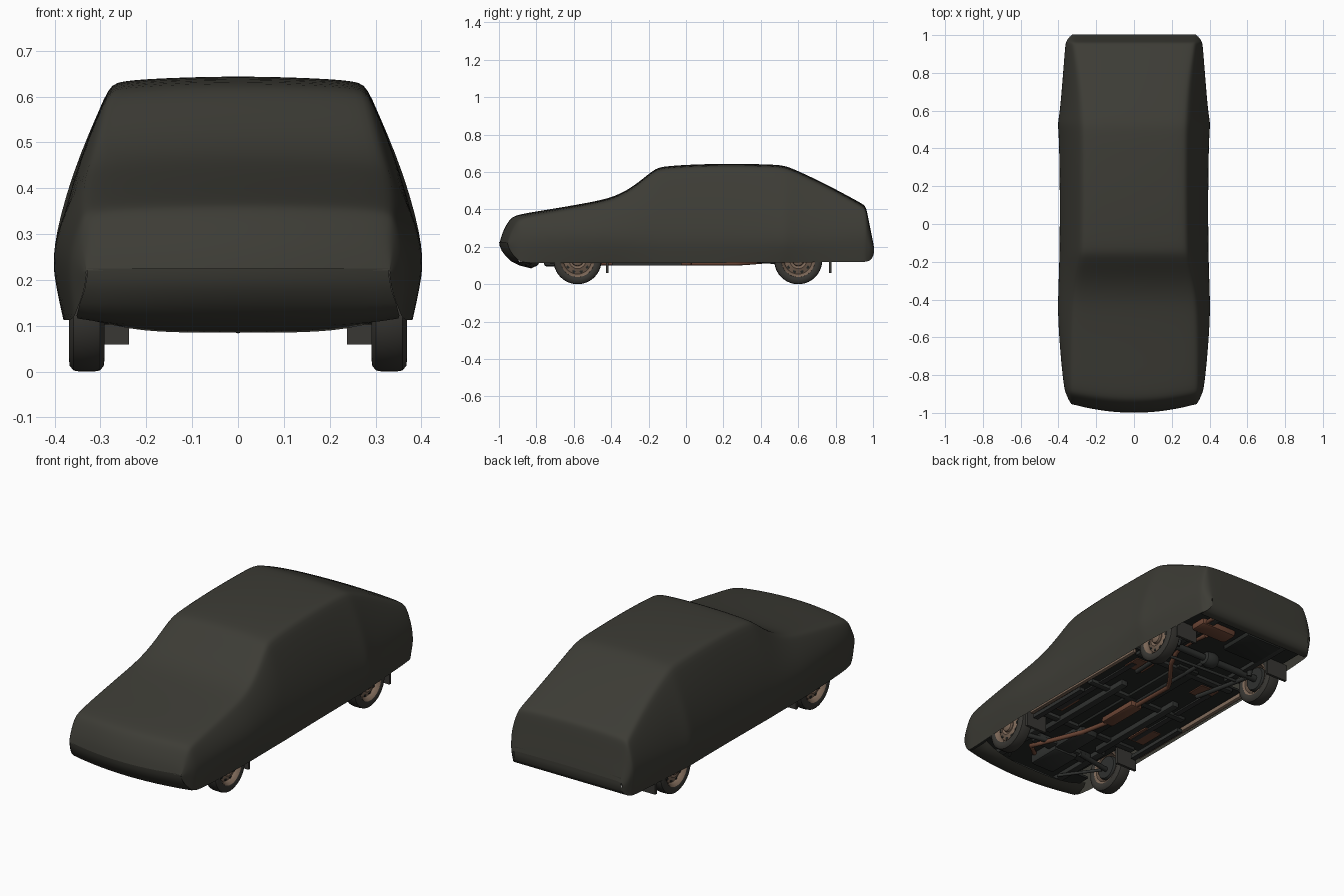
import bpy, bmesh, math
from mathutils import Vector

if "Cube" in bpy.data.objects:
    bpy.data.objects.remove(bpy.data.objects["Cube"])


def material(name, rgb):
    m = bpy.data.materials.new(name)
    m.diffuse_color = (*rgb, 1)
    m.use_nodes = True
    m.node_tree.nodes["Principled BSDF"].inputs["Base Color"].default_value = m.diffuse_color
    return m


CLOTH = material("dark olive cloth", (0.046, 0.045, 0.036))
RUBBER = material("tyre rubber", (0.040, 0.038, 0.033))
STEEL = material("tan wheel steel", (0.20, 0.135, 0.095))
BLACK = material("underbody black", (0.018, 0.020, 0.018))
METAL = material("dark metal", (0.028, 0.030, 0.028))
RUST = material("exhaust rust", (0.15, 0.060, 0.035))


def finish(bm, name, mat, angle=None):
    bmesh.ops.recalc_face_normals(bm, faces=bm.faces)
    me = bpy.data.meshes.new(name)
    bm.to_mesh(me)
    bm.free()
    ob = bpy.data.objects.new(name, me)
    bpy.context.collection.objects.link(ob)
    me.materials.append(mat)
    if angle:
        bpy.ops.object.select_all(action='DESELECT')
        ob.select_set(True)
        bpy.context.view_layer.objects.active = ob
        bpy.ops.object.shade_smooth_by_angle(angle=math.radians(angle))
    return ob


def box(name, centre, size, mat, bevel=0):
    bm = bmesh.new()
    bmesh.ops.create_cube(bm, size=1)
    for v in bm.verts:
        v.co = Vector([c + a * b for c, a, b in zip(centre, v.co, size)])
    if bevel:
        bmesh.ops.bevel(bm, geom=bm.edges[:], offset=bevel, segments=2,
                        affect='EDGES', profile=0.5)
    return finish(bm, name, mat, 40)


def tube(name, points, radius, mat):
    cu = bpy.data.curves.new(name, 'CURVE')
    cu.dimensions = '3D'
    cu.bevel_depth = radius
    cu.bevel_resolution = 3
    cu.use_fill_caps = True
    sp = cu.splines.new('POLY')
    sp.points.add(len(points) - 1)
    for p, co in zip(sp.points, points):
        p.co = (*co, 1)
    cu.materials.append(mat)
    ob = bpy.data.objects.new(name, cu)
    bpy.context.collection.objects.link(ob)
    return ob


def lathe(name, profile, centre, side, mat, n=32):
    """Spin (radius, sideways) points about the x axis."""
    bm = bmesh.new()
    rings = []
    for r, x in profile:
        rings.append([bm.verts.new((centre[0] + side * x,
                                    centre[1] + r * math.cos(math.tau * i / n),
                                    centre[2] + r * math.sin(math.tau * i / n))) for i in range(n)])
    for a, b in zip(rings, rings[1:]):
        for i in range(n):
            j = (i + 1) % n
            bm.faces.new((a[i], a[j], b[j], b[i]))
    return finish(bm, name, mat, 40)


def nose_curve(x, y):
    # the nose is bowed in plan
    return y + 0.055 * (x / 0.36) ** 2 * max(0, (-0.6 - y) / 0.4)


# Car cover: lofted sections (y, hem z, top z, top half width, widest, hem half width)
STATIONS = [
    (-1.0, .212, .222, .325, .332, .330), (-.988, .180, .270, .325, .342, .335),
    (-.965, .150, .318, .326, .354, .345),
    (-.94, .125, .355, .332, .364, .355), (-.905, .113, .374, .334, .374, .362),
    (-.70, .113, .406, .334, .394, .373), (-.48, .113, .444, .330, .408, .382),
    (-.38, .113, .470, .322, .406, .38), (-.28, .113, .522, .306, .403, .38),
    (-.17, .113, .617, .284, .399, .38), (-.125, .113, .633, .280, .398, .38),
    (.15, .115, .647, .277, .396, .378), (.47, .115, .642, .277, .402, .378),
    (.53, .115, .634, .279, .412, .38), (.585, .117, .613, .281, .398, .376),
    (.75, .118, .536, .290, .383, .366), (.93, .118, .438, .316, .368, .355),
    (.958, .12, .422, .318, .364, .35), (.967, .122, .395, .318, .360, .345),
    (.982, .126, .315, .318, .352, .336), (.996, .14, .25, .315, .338, .325),
    (1.004, .16, .205, .312, .325, .316)]


def section(y, zb, zt, wt, wm, wb):
    zm = min(.26, zb + .5 * (zt - zb))
    drop = min(.025, .2 * (zt - zb))
    half = [(wb, zb), (wb + .65 * (wm - wb), (zb + zm) / 2), (wm, zm),
            (wm + .33 * (wt - wm), zm + .45 * (zt - zm)),
            (wt + .008, zt - drop), (wt - .012, zt - drop * .4), (wt * .5, zt - .003)]
    pts = half + [(0, zt)] + [(-x, z) for x, z in reversed(half)]
    return [(x, nose_curve(x, y), z) for x, z in pts]


bm = bmesh.new()
rows = [[bm.verts.new(p) for p in section(*s)] for s in STATIONS]
for a, b in zip(rows, rows[1:]):
    for i in range(len(a) - 1):
        bm.faces.new((a[i], a[i + 1], b[i + 1], b[i]))
cover = finish(bm, "car_cover", CLOTH)
cover.modifiers.new("smooth", 'SUBSURF').levels = 2
for p in cover.data.polygons:
    p.use_smooth = True


# Cover tucked under each bumper
def tuck(name, profile, lift):
    bm = bmesh.new()
    xs = [i / 10 for i in range(-10, 11)]
    grid = [[bm.verts.new((x * w, nose_curve(x * w, y), z + lift * x ** 4 * k)) for x in xs]
            for y, z, w, k in profile]
    for a, b in zip(grid, grid[1:]):
        for i in range(len(xs) - 1):
            bm.faces.new((a[i], a[i + 1], b[i + 1], b[i]))
    finish(bm, name, CLOTH, 60)


tuck("front_tuck", [(-.999, .225, .328, 0), (-.996, .205, .330, 0), (-.985, .178, .335, 0),
                    (-.963, .149, .345, 0), (-.935, .122, .352, 0), (-.89, .100, .35, .4),
                    (-.83, .085, .34, 1), (-.80, .098, .33, 1)], .04)
tuck("rear_tuck", [(1.0, .222, .315, 0), (1.002, .185, .318, 0), (.999, .152, .321, 0),
                   (.983, .128, .335, 0), (.965, .121, .345, 0), (.94, .122, .345, 0)], 0)

# Wheels
TYRE = [(.088, .033), (.100, .039), (.116, .037), (.126, .029), (.1285, .015), (.1285, -.015),
        (.126, -.029), (.116, -.037), (.100, -.039), (.088, -.033)]
RIM = [(.090, -.034), (.078, -.028), (.074, .012), (.080, .026), (.090, .035), (.091, .032),
       (.084, .024), (.076, .010), (.062, .016), (.045, .024), (.032, .018), (.030, .030),
       (.022, .036), (.001, .037)]
for end, wy in (("front", -.58), ("rear", .60)):
    for s, tag in ((1, "right"), (-1, "left")):
        c = (s * .330, wy, .1285)
        lathe(f"{end}_{tag}_tyre", TYRE, c, s, RUBBER, 40)
        lathe(f"{end}_{tag}_rim", RIM, c, s, STEEL)
        lathe(f"{end}_{tag}_brake_drum", [(.001, -.03), (.06, -.03), (.065, -.02), (.065, .0), (.001, .0)],
              c, s, METAL, 24)
        # dark vent holes around the rim
        for k in range(10):
            a = math.tau * k / 10
            hole = (c[0] + s * .0165, wy + .063 * math.cos(a), c[2] + .063 * math.sin(a))
            lathe(f"{end}_{tag}_vent", [(.009, -.001), (.009, .001), (.0005, .002)], hole, s, BLACK, 8)
        # mud flap behind the wheel
        fy = wy + (.158 if end == "front" else .172)
        box(f"{end}_{tag}_mud_flap", (s * .30, fy, .105), (.125, .014, .092), RUBBER)

# Floor pan, kept clear of the wheels
box("floor_centre", (0, .0, .158), (.50, 1.84, .012), BLACK)
for s in (1, -1):
    box("floor_side", (s * .305, .02, .158), (.13, .80, .012), BLACK)
    box("floor_rear_corner", (s * .29, .86, .158), (.10, .18, .012), BLACK)
    box("floor_front_corner", (s * .285, -.84, .158), (.09, .16, .012), BLACK)
    box("sill", (s * .355, .02, .128), (.022, .82, .025), STEEL, .005)
    box("sill_front_rail", (s * .325, -.21, .111), (.03, .37, .020), METAL)
    box("chassis_rail", (s * .17, -.18, .138), (.04, .62, .032), METAL, .006)
    box("front_rail", (s * .20, -.70, .145), (.04, .42, .035), METAL, .006)
    box("rear_rail", (s * .22, .70, .145), (.035, .46, .03), METAL, .006)
    box("floor_rib", (s * .25, .0, .150), (.03, .6, .012), METAL)
    box("floor_rust_patch", (s * .27, -.24, .150), (.10, .14, .008), RUST)
    box("rear_rust_patch", (s * .215, .30, .150), (.11, .10, .008), RUST)
    # suspension
    tube("front_arm", [(s * .10, -.55, .12), (s * .30, -.58, .115)], .013, METAL)
    tube("front_tie_bar", [(s * .28, -.59, .11), (s * .16, -.80, .125)], .008, METAL)
    tube("rear_trailing_arm", [(s * .24, .60, .11), (s * .20, .26, .135)], .012, METAL)
    tube("rear_damper", [(s * .24, .63, .11), (s * .22, .68, .24)], .014, METAL)
    # inner wheel arches
    for wy in (-.58, .60):
        box("wheel_arch", (s * .25, wy, .23), (.012, .34, .15), BLACK)

box("tunnel", (0, .02, .148), (.13, .84, .022), BLACK, .005)
for y in (-.38, .02, .40):
    box("cross_member", (0, y, .145), (.62, .035, .022), METAL, .005)
box("front_subframe", (0, -.58, .132), (.34, .07, .03), METAL, .008)
box("engine_sump", (-.02, -.66, .125), (.15, .20, .06), METAL, .015)
box("gearbox", (0, -.46, .135), (.11, .22, .06), METAL, .015)
box("front_valance_brace", (0, -.85, .122), (.44, .03, .02), METAL)
box("fuel_tank", (-.10, .82, .145), (.22, .20, .035), BLACK, .01)

# Rear axle and drive shaft
tube("rear_axle", [(-.30, .60, .1285), (.30, .60, .1285)], .019, METAL)
lathe("differential", [(.001, -.045), (.035, -.035), (.045, 0), (.035, .035), (.001, .045)],
      (0, .60, .1285), 1, METAL, 20)
tube("drive_shaft", [(0, -.38, .142), (0, .58, .132)], .011, METAL)
tube("track_rod", [(-.25, .54, .115), (.25, .50, .125)], .008, METAL)

# Exhaust from the engine to the tail
tube("exhaust_pipe", [(.06, -.72, .14), (.15, -.64, .115), (.13, -.58, .112), (.04, -.36, .112),
                      (.01, -.22, .112), (0, .27, .112), (.03, .32, .114), (.13, .45, .125),
                      (.155, .53, .158), (.155, .66, .158), (.155, .76, .145)], .012, RUST)
box("middle_silencer", (.005, -.09, .116), (.075, .24, .034), RUST, .012)
box("rear_silencer", (.165, .83, .142), (.22, .10, .045), RUST, .018)
tube("tail_pipe", [(.24, .84, .138), (.25, .90, .135), (.25, .965, .132)], .010, RUST)
